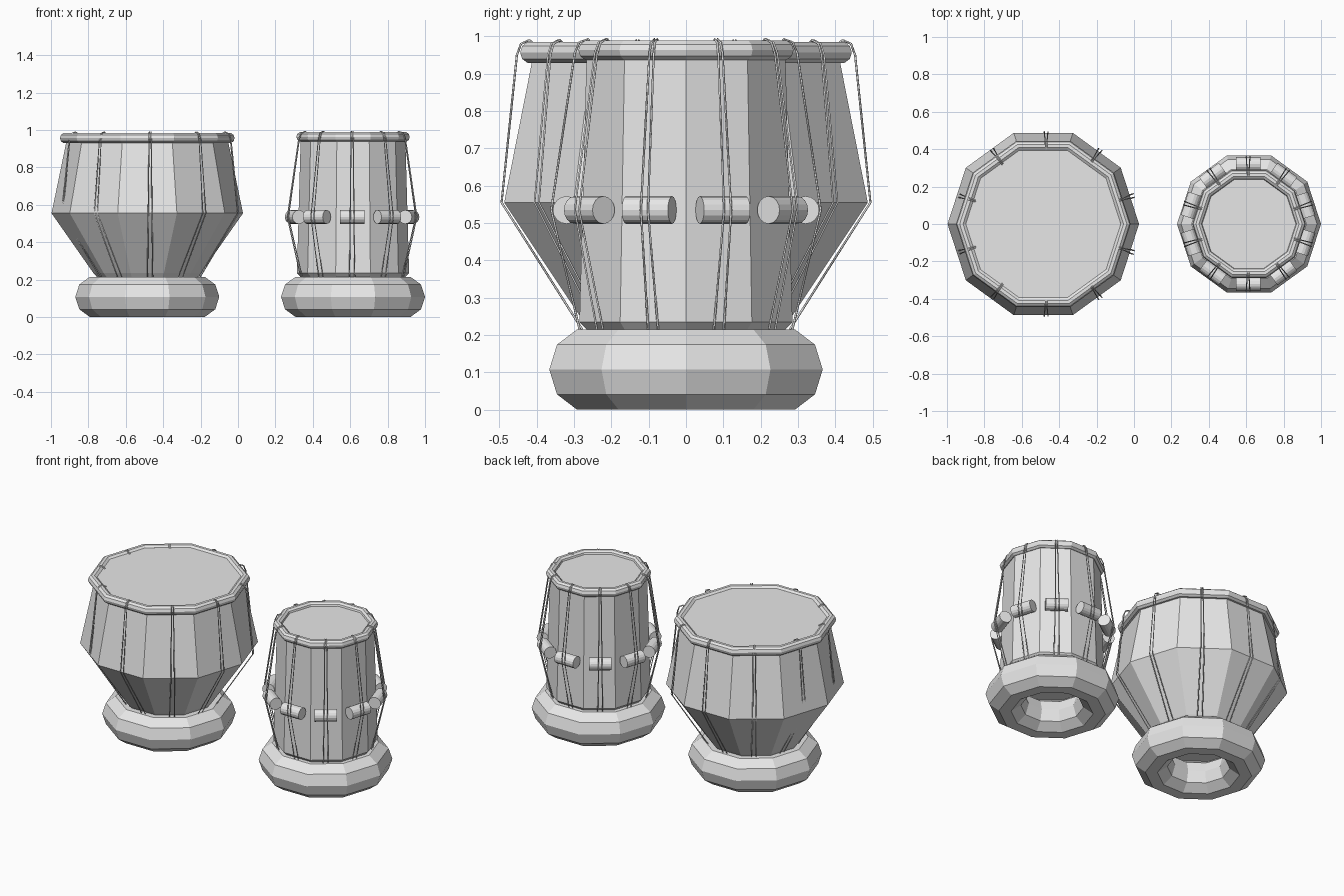
import bpy
import bmesh
from math import pi, sin, cos
from mathutils import Matrix, Vector

old = bpy.data.objects.get("Cube")
if old:
    bpy.data.objects.remove(old)

SIDES = 10
GREY = (0.8, 0.8, 0.8, 1.0)
grey = bpy.data.materials.new("plain grey")
grey.use_nodes = True
grey.diffuse_color = GREY
grey.node_tree.nodes["Principled BSDF"].inputs["Base Color"].default_value = GREY


def add_object(name, data, x):
    data.materials.append(grey)
    obj = bpy.data.objects.new(name, data)
    obj.location.x = x
    bpy.context.collection.objects.link(obj)
    return obj


def mesh_object(name, bm, x):
    bmesh.ops.recalc_face_normals(bm, faces=bm.faces)
    mesh = bpy.data.meshes.new(name)
    bm.to_mesh(mesh)
    bm.free()
    return add_object(name, mesh, x)


def lathe(name, profile, x, closed=False):
    """Turn a (radius, height) profile into a ten-sided shell."""
    bm = bmesh.new()
    rings = [[bm.verts.new((r * cos(2 * pi * i / SIDES), r * sin(2 * pi * i / SIDES), z))
              for i in range(SIDES)] for r, z in profile]
    pairs = list(zip(rings, rings[1:]))
    if closed:
        pairs.append((rings[-1], rings[0]))
    else:
        bm.faces.new(rings[0])
        bm.faces.new(rings[-1])
    for low, high in pairs:
        for i in range(SIDES):
            j = (i + 1) % SIDES
            bm.faces.new((low[i], low[j], high[j], high[i]))
    return mesh_object(name, bm, x)


def ring(name, major, minor, z, x, steps):
    profile = [(major + minor * cos(2 * pi * k / steps), z + minor * sin(2 * pi * k / steps))
               for k in range(steps)]
    return lathe(name, profile, x, closed=True)


def laces(name, path, x):
    """Paired cords at every flat side; path holds (radius, height, half gap)."""
    curve = bpy.data.curves.new(name, "CURVE")
    curve.dimensions = "3D"
    curve.bevel_depth = 0.003
    curve.bevel_resolution = 0
    for i in range(SIDES):
        turn = Matrix.Rotation((i + 0.5) * 2 * pi / SIDES, 3, "Z")
        for side in (-1, 1):
            spline = curve.splines.new("POLY")
            spline.points.add(len(path) - 1)
            for point, (r, z, gap) in zip(spline.points, path):
                point.co = (*(turn @ Vector((r, side * gap, z))), 1)
    return add_object(name, curve, x)


def pegs(name, x, radius, z):
    """Tuning pegs lying along each flat side."""
    bm = bmesh.new()
    for i in range(SIDES):
        matrix = (Matrix.Rotation((i + 0.5) * 2 * pi / SIDES, 4, "Z")
                  @ Matrix.Translation((radius, 0, z)) @ Matrix.Rotation(pi / 2, 4, "X"))
        bmesh.ops.create_cone(bm, cap_ends=True, segments=16, radius1=0.037,
                              radius2=0.037, depth=0.13, matrix=matrix)
    return mesh_object(name, bm, x)


# Wide bowl drum
BIG = -0.485
ring("large_base_ring", 0.272, 0.113, 0.1077, BIG, 10)
lathe("large_bowl", [(0.27, 0.215), (0.288, 0.235), (0.512, 0.555), (0.43, 0.95)], BIG)
ring("large_rim", 0.438, 0.029, 0.957, BIG, 10)
lathe("large_drum_skin", [(0.435, 0.95), (0.435, 0.974)], BIG)
laces("large_laces", [(0.278, 0.215, 0.014), (0.494, 0.555, 0.01), (0.453, 0.95, 0.006),
                      (0.442, 0.98, 0.005), (0.42, 0.99, 0.004), (0.395, 0.972, 0.004)], BIG + 0.015)

# Tall narrow drum
SMALL = 0.615
ring("small_base_ring", 0.272, 0.113, 0.1077, SMALL, 10)
lathe("small_body", [(0.28, 0.215), (0.3, 0.235), (0.28, 0.95)], SMALL)
ring("small_rim", 0.276, 0.027, 0.963, SMALL, 10)
lathe("small_drum_skin", [(0.265, 0.94), (0.265, 0.968)], SMALL)
pegs("small_tuning_pegs", SMALL - 0.005, 0.32, 0.535)
laces("small_laces", [(0.285, 0.215, 0.014), (0.361, 0.535, 0.01), (0.298, 0.955, 0.006),
                      (0.286, 0.984, 0.005), (0.262, 0.993, 0.004), (0.243, 0.965, 0.004)], SMALL - 0.005)
